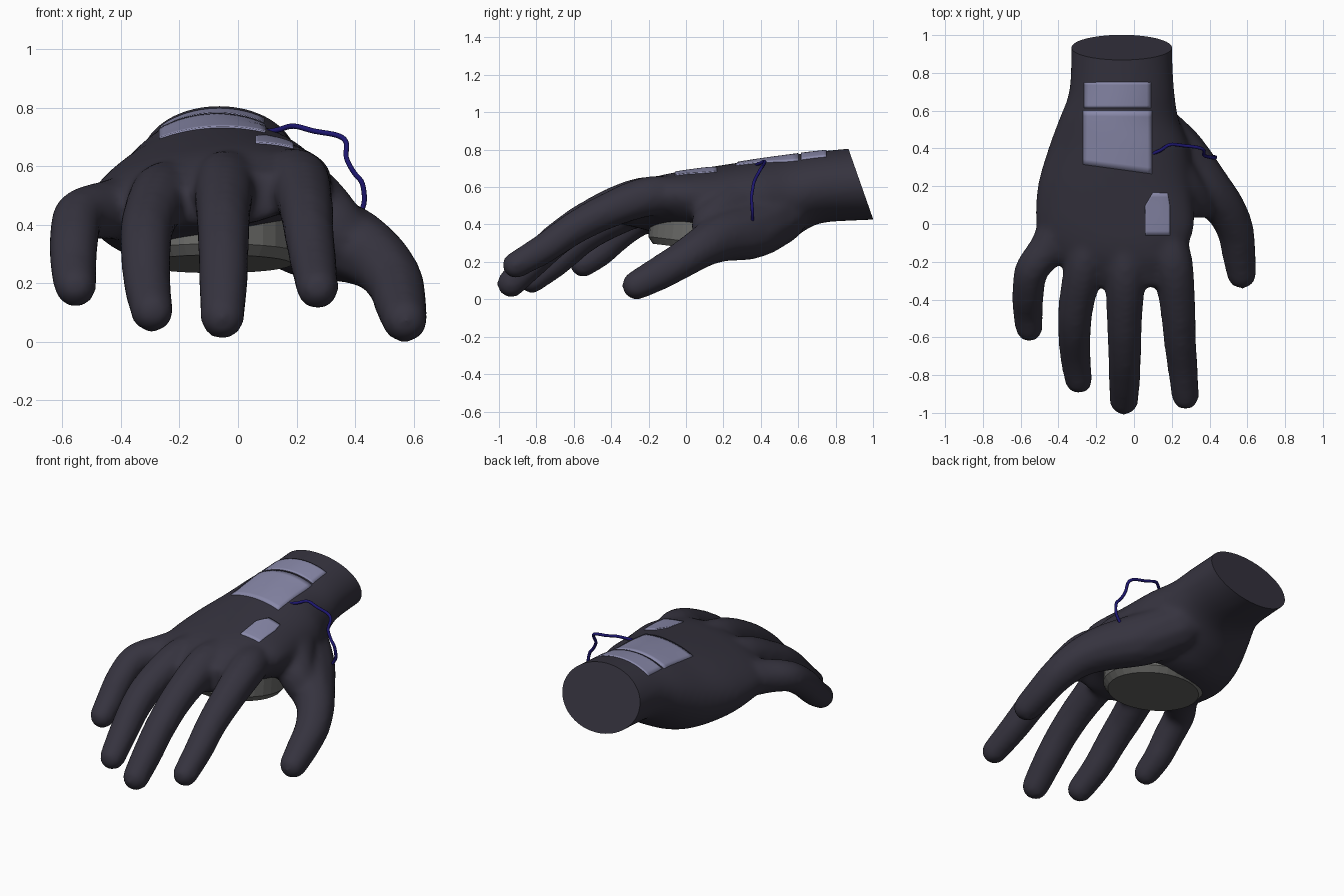
import bpy, bmesh, math
from mathutils import Vector, Matrix
from mathutils.bvhtree import BVHTree

if "Cube" in bpy.data.objects:
    bpy.data.objects.remove(bpy.data.objects["Cube"])


def material(name, rgb):
    m = bpy.data.materials.new(name)
    m.diffuse_color = (*rgb, 1)
    m.use_nodes = True
    m.node_tree.nodes["Principled BSDF"].inputs["Base Color"].default_value = m.diffuse_color
    return m


def make(name, bm, mat, smooth=True):
    bmesh.ops.recalc_face_normals(bm, faces=bm.faces)
    me = bpy.data.meshes.new(name)
    bm.to_mesh(me)
    ob = bpy.data.objects.new(name, me)
    bpy.context.collection.objects.link(ob)
    me.materials.append(mat)
    if smooth:
        bpy.ops.object.select_all(action='DESELECT')
        ob.select_set(True)
        bpy.context.view_layer.objects.active = ob
        bpy.ops.object.shade_smooth_by_angle(angle=math.radians(40))
    return ob


def spline(pts, steps):
    """Catmull-Rom samples through tuples of any length"""
    p = [pts[0]] + list(pts) + [pts[-1]]
    out = []
    for i in range(1, len(p) - 2):
        for s in range(steps):
            t = s / steps
            out.append([0.5 * (2 * b + (c - a) * t + (2 * a - 5 * b + 4 * c - d) * t * t
                               + (3 * b - a - 3 * c + d) * t ** 3)
                        for a, b, c, d in zip(p[i - 1], p[i], p[i + 1], p[i + 2])])
    return out + [list(pts[-1])]


dark = material("dark_skin", (0.036, 0.033, 0.049))
pale = material("pale_panel", (0.25, 0.25, 0.40))
blue = material("blue_wire", (0.012, 0.008, 0.16))
grey = material("dark_grey", (0.14, 0.14, 0.133))

# palm and wrist sections: y, centre x, centre z, half width, half height, sideways slope
palm = [(1.12, -.065, .63, .268, .202, 0), (0.9, -.065, .615, .268, .194, 0),
        (0.7, -.065, .595, .279, .194, 0), (0.55, -.08, .54, .318, .230, .02),
        (0.4, -.08, .497, .373, .252, .06), (0.2, -.10, .490, .41, .225, .10),
        (0.0, -.10, .502, .42, .178, .13), (-.12, -.10, .503, .385, .153, .15),
        (-.21, -.075, .503, .33, .125, .15), (-.33, .0, .485, .22, .085, .10)]
bm = bmesh.new()
N, rings = 40, []
for y, cx, cz, rx, rz, sl in spline(palm, 4):
    ring = []
    for k in range(N):
        a = 2 * math.pi * k / N
        x = rx * math.cos(a)
        ring.append(bm.verts.new((cx + x, y, cz + rz * math.sin(a) + sl * x)))
    rings.append(ring)
for r0, r1 in zip(rings, rings[1:]):
    for k in range(N):
        bm.faces.new((r0[k], r0[(k + 1) % N], r1[(k + 1) % N], r1[k]))
bm.faces.new(rings[0])
bm.faces.new(rings[-1])

# fingers, thumb and thumb web as swept balls: x, y, z, radius
fingers = [
    [(.15, .0, .55, .10), (.203, -.2, .55, .111), (.23, -.42, .472, .099), (.242, -.6, .378, .090),
     (.258, -.76, .27, .084), (.272, -.91, .183, .075)],
    [(-.04, .0, .55, .10), (-.045, -.25, .542, .111), (-.05, -.5, .443, .099), (-.05, -.68, .328, .092),
     (-.05, -.82, .20, .088), (-.053, -.935, .085, .079)],
    [(-.22, .0, .51, .10), (-.26, -.2, .507, .108), (-.305, -.42, .413, .098), (-.315, -.56, .325, .092),
     (-.31, -.7, .20, .085), (-.293, -.825, .105, .076)],
    [(-.35, .06, .46, .12), (-.45, -.12, .45, .104), (-.54, -.24, .43, .092), (-.56, -.36, .35, .089),
     (-.562, -.46, .255, .083), (-.555, -.55, .19, .075)],
    [(.10, .50, .44, .15), (.24, .36, .37, .157), (.375, .2, .335, .137), (.475, .09, .28, .113),
     (.535, -.03, .205, .101), (.555, -.15, .135, .093), (.57, -.265, .075, .081)],
    [(.15, .32, .52, .15), (.25, .2, .47, .125), (.31, .14, .42, .11), (.36, .13, .36, .10)],
]
for path in fingers:
    for x, y, z, r in spline(path, 8):
        bmesh.ops.create_icosphere(bm, subdivisions=2, radius=r,
                                   matrix=Matrix.Translation((x, y, z)))
hand = make("hand", bm, dark, False)

# fuse into one skin, then cut the wrist with a slanted flat end
rm = hand.modifiers.new("fuse", 'REMESH')
rm.mode, rm.voxel_size = 'VOXEL', 0.018
sm = hand.modifiers.new("soften", 'SMOOTH')
sm.factor, sm.iterations = 0.5, 9
fused = bpy.data.meshes.new_from_object(
    hand.evaluated_get(bpy.context.evaluated_depsgraph_get()))
bpy.data.objects.remove(hand)
bm = bmesh.new()
bm.from_mesh(fused)
cut = bmesh.ops.bisect_plane(bm, geom=bm.verts[:] + bm.edges[:] + bm.faces[:],
                             plane_co=(0, .87, .80), plane_no=(0, .37, .13), clear_outer=True)
bmesh.ops.holes_fill(bm, edges=[e for e in cut['geom_cut'] if isinstance(e, bmesh.types.BMEdge)])
surface = BVHTree.FromBMesh(bm)
hand = make("hand", bm, dark)


# panels laid on the back of the hand
def panel(name, x0, x1, y0, y1, taper=0, bow=0):
    bm = bmesh.new()
    nx, ny = 16, 10
    g = []
    for j in range(ny + 1):
        v = j / ny
        left = x0 + taper * max(0, (v - .7) / .3)
        right = x1 - taper * .3 * max(0, (v - .7) / .3)
        row = []
        for i in range(nx + 1):
            u = i / nx
            x = left + (right - left) * u
            y = y0 + (y1 - y0) * v + bow * (1 - v) * (1 - u)
            hit = surface.ray_cast(Vector((x, y, 2)), Vector((0, 0, -1)))[0]
            row.append(bm.verts.new((x, y, hit.z + .006)))
        g.append(row)
    for j in range(ny):
        for i in range(nx):
            bm.faces.new((g[j][i], g[j][i + 1], g[j + 1][i + 1], g[j + 1][i]))
    ob = make(name, bm, pale)
    so = ob.modifiers.new("thickness", 'SOLIDIFY')
    so.thickness, so.offset = .018, -1


panel("forearm_panel_large", -.27, .095, .265, .60, bow=.05)
panel("forearm_panel_small", -.265, .09, .615, .75)
panel("knuckle_panel", .06, .19, -.06, .165, taper=.04)

# wire looping from the panel to the thumb base
cu = bpy.data.curves.new("wire", 'CURVE')
cu.dimensions, cu.bevel_depth, cu.bevel_resolution, cu.use_fill_caps = '3D', .009, 2, True
pts = spline([(.09, .37, .715), (.14, .39, .725), (.19, .42, .737), (.26, .415, .72), (.34, .405, .705),
              (.37, .39, .68), (.37, .365, .63), (.395, .355, .58), (.425, .35, .54), (.43, .355, .47),
              (.40, .355, .42)], 5)
sp = cu.splines.new('POLY')
sp.points.add(len(pts) - 1)
for p, c in zip(sp.points, pts):
    p.co = (*c, 1)
cu.materials.append(blue)
bpy.context.collection.objects.link(bpy.data.objects.new("wire", cu))

# chamfered disc under the palm
bm = bmesh.new()
M = 32
rings = [[bm.verts.new((r * math.cos(2 * math.pi * k / M), r * math.sin(2 * math.pi * k / M), z))
          for k in range(M)] for r, z in [(.26, 0), (.288, .035), (.288, .14)]]
for r0, r1 in zip(rings, rings[1:]):
    for k in range(M):
        bm.faces.new((r0[k], r0[(k + 1) % M], r1[(k + 1) % M], r1[k]))
bm.faces.new(rings[0])
bm.faces.new(rings[-1])
disc = make("palm_disc", bm, grey, False)
disc.location = (-.075, .08, .266)
disc.rotation_euler = (-.12, 0, 0)
